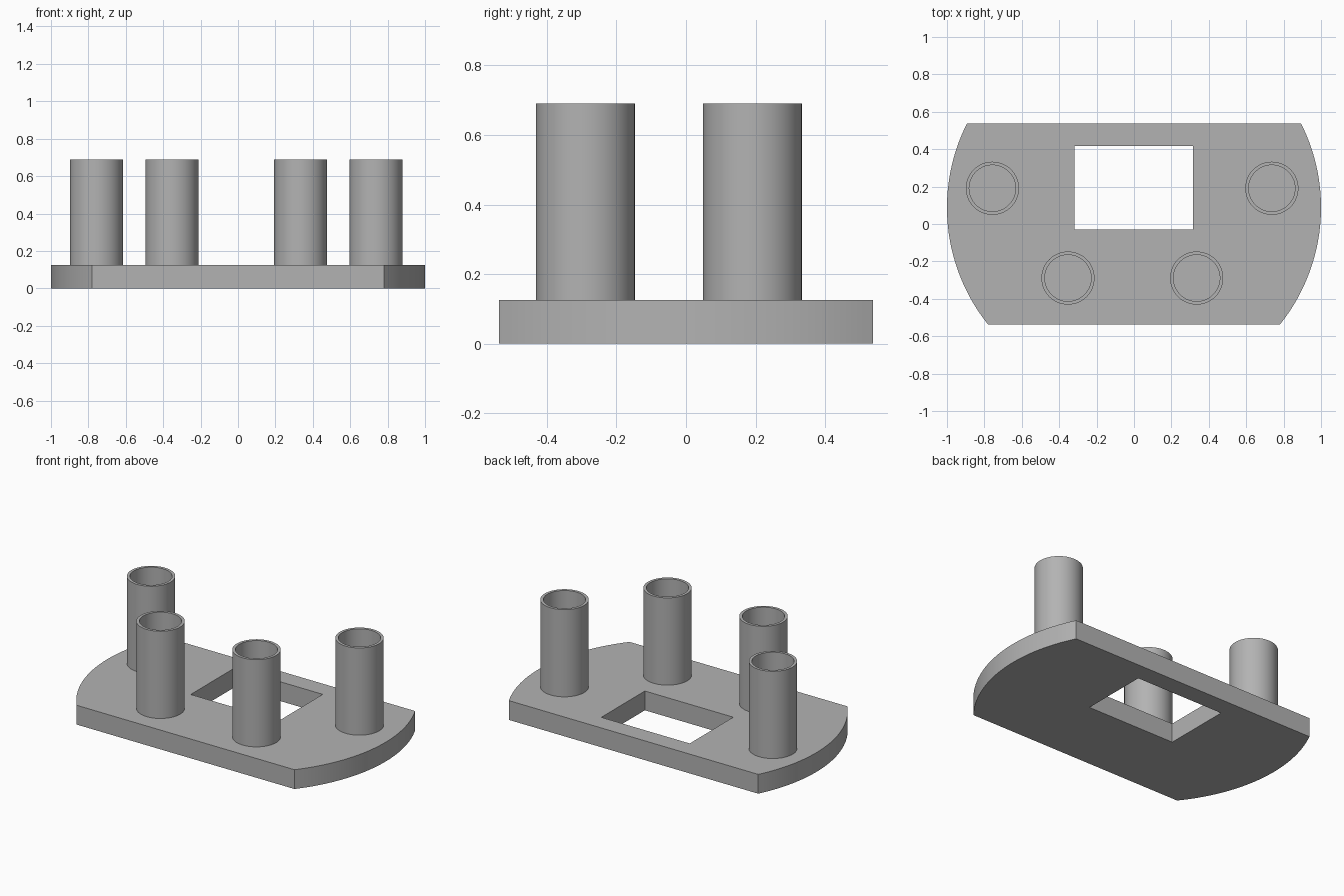
import bpy
import bmesh
from math import asin, cos, sin, pi, radians
from mathutils import Vector

cube = bpy.data.objects.get("Cube")
if cube:
    bpy.data.objects.remove(cube, do_unlink=True)

PLATE_H, TOP = 0.125, 0.69
HALF_Y = 0.537
ARC_Y = 0.088          # centre of the rounded ends, radius 1
R_OUT, R_IN = 0.142, 0.124

grey = bpy.data.materials.new("plain grey")
grey.use_nodes = True
COLOUR = (0.45, 0.45, 0.45, 1)
grey.diffuse_color = COLOUR
grey.node_tree.nodes["Principled BSDF"].inputs["Base Color"].default_value = COLOUR


def finish(name, bm):
    """Turn a bmesh into a named, smooth-by-angle object."""
    bmesh.ops.recalc_face_normals(bm, faces=bm.faces)
    mesh = bpy.data.meshes.new(name)
    bm.to_mesh(mesh)
    bm.free()
    mesh.materials.append(grey)
    obj = bpy.data.objects.new(name, mesh)
    bpy.context.collection.objects.link(obj)
    bpy.ops.object.select_all(action="DESELECT")
    obj.select_set(True)
    bpy.context.view_layer.objects.active = obj
    bpy.ops.object.shade_smooth_by_angle(angle=radians(30))
    return obj


def add_loop(bm, points):
    verts = [bm.verts.new((x, y, 0)) for x, y in points]
    return [bm.edges.new((v, verts[i - 1])) for i, v in enumerate(verts)]


# Base plate: disc trimmed flat at front and back, with a rectangular window
low, high = asin(-HALF_Y - ARC_Y), asin(HALF_Y - ARC_Y)
steps = 32
angles = [low + (high - low) * i / steps for i in range(steps + 1)]
right_arc = [(cos(a), ARC_Y + sin(a)) for a in angles]
left_arc = [(-x, y) for x, y in reversed(right_arc)]
window = [(-0.318, -0.03), (0.316, -0.03), (0.316, 0.416), (-0.318, 0.416)]

bm = bmesh.new()
edges = add_loop(bm, right_arc + left_arc) + add_loop(bm, window)
bmesh.ops.triangle_fill(bm, edges=edges, use_beauty=True, use_dissolve=False)
result = bmesh.ops.extrude_face_region(bm, geom=bm.faces[:], use_keep_orig=True)
raised = [g for g in result["geom"] if isinstance(g, bmesh.types.BMVert)]
bmesh.ops.translate(bm, verts=raised, vec=(0, 0, PLATE_H))
finish("base_plate", bm)


# Hollow posts: wall profile spun around the vertical axis
def post(name, x, y):
    bm = bmesh.new()
    profile = [(R_OUT, PLATE_H), (R_OUT, TOP), (R_IN, TOP), (R_IN, PLATE_H)]
    verts = [bm.verts.new((r, 0, z)) for r, z in profile]
    edges = [bm.edges.new(pair) for pair in zip(verts, verts[1:])]
    bmesh.ops.spin(bm, geom=verts + edges, cent=(0, 0, 0), axis=(0, 0, 1),
                   angle=2 * pi, steps=64, use_merge=True)
    bmesh.ops.remove_doubles(bm, verts=bm.verts, dist=0.0001)
    finish(name, bm).location = Vector((x, y, 0))


post("back_right_post", -0.757, 0.191)
post("front_right_post", -0.353, -0.289)
post("front_left_post", 0.335, -0.289)
post("back_left_post", 0.737, 0.191)
